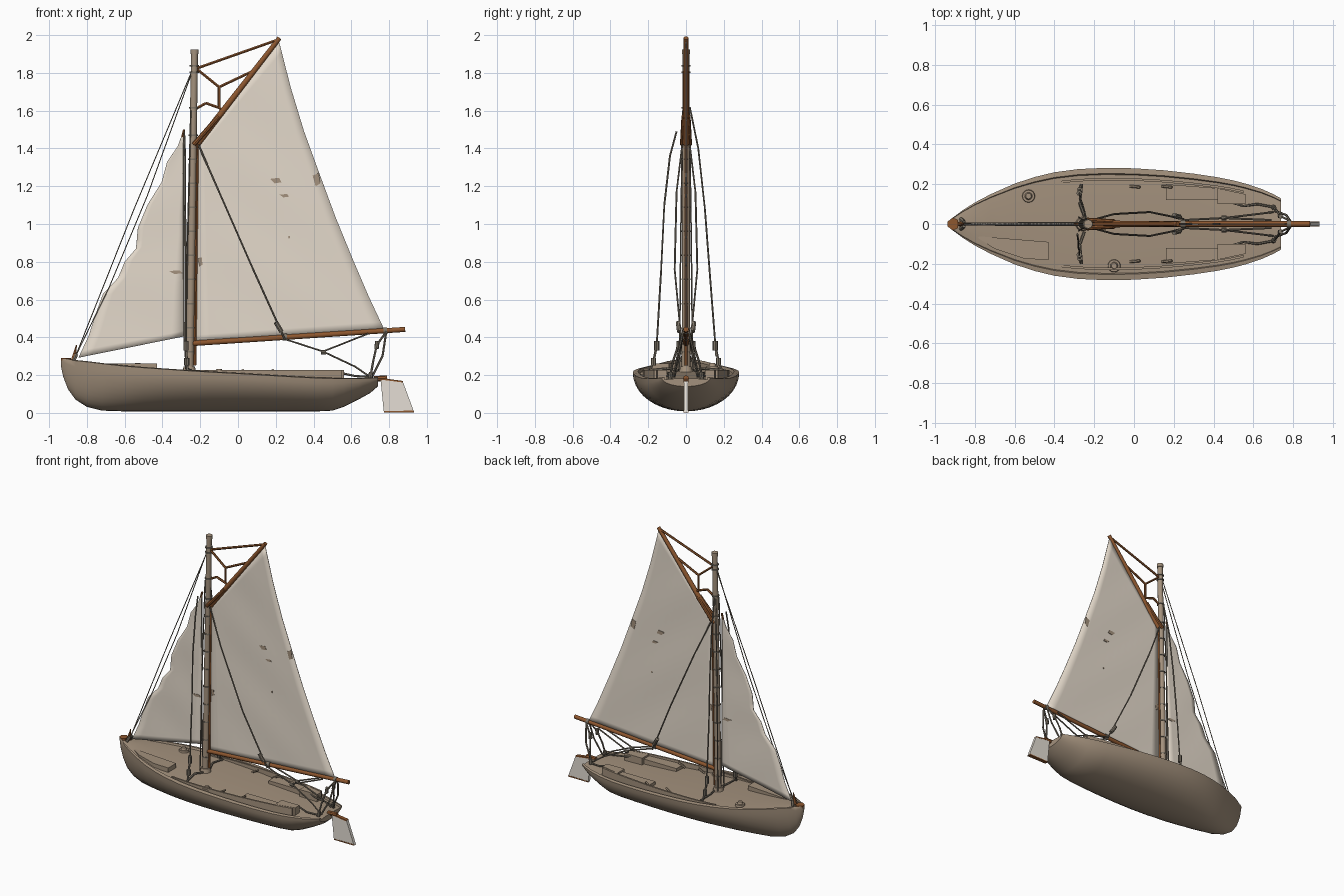
import bpy, bmesh, math
from mathutils import Vector, Matrix

if "Cube" in bpy.data.objects:
    bpy.data.objects.remove(bpy.data.objects["Cube"])


def material(name, rgb):
    m = bpy.data.materials.new(name)
    m.diffuse_color = (*rgb, 1)
    m.use_nodes = True
    m.node_tree.nodes["Principled BSDF"].inputs["Base Color"].default_value = m.diffuse_color
    return m


TAUPE = material("weathered taupe", (0.37, 0.285, 0.205))
SAIL = material("canvas cream", (0.78, 0.70, 0.60))
WOOD = material("varnished wood", (0.27, 0.095, 0.028))
ROPE = material("grey rope", (0.21, 0.18, 0.14))
PALE = material("pale paint", (0.78, 0.73, 0.66))


def finish(name, bm, mat, smooth=True):
    bmesh.ops.recalc_face_normals(bm, faces=bm.faces)
    me = bpy.data.meshes.new(name)
    bm.to_mesh(me)
    bm.free()
    me.materials.append(mat)
    ob = bpy.data.objects.new(name, me)
    bpy.context.collection.objects.link(ob)
    if smooth:
        bpy.ops.object.select_all(action='DESELECT')
        ob.select_set(True)
        bpy.context.view_layer.objects.active = ob
        bpy.ops.object.shade_smooth_by_angle(angle=math.radians(40))
    return ob


def add_rod(bm, a, b, r1, r2, sides):
    a, b = Vector(a), Vector(b)
    d = b - a
    rot = Vector((0, 0, 1)).rotation_difference(d).to_matrix().to_4x4()
    bmesh.ops.create_cone(bm, cap_ends=True, segments=sides, radius1=r1, radius2=r2,
                          depth=d.length, matrix=Matrix.Translation((a + b) / 2) @ rot)


def rods(name, paths, r, mat, sides=6, r2=None):
    """Round bars along one or more point paths."""
    bm = bmesh.new()
    for pts in paths:
        for a, b in zip(pts, pts[1:]):
            add_rod(bm, a, b, r, r if r2 is None else r2, sides)
    return finish(name, bm, mat)


def prism(name, outline, lo, hi, mat, axis='z'):
    """Extrude an xy outline along z, or an xz outline along y."""
    bm = bmesh.new()
    place = (lambda p, t: (p[0], p[1], t)) if axis == 'z' else (lambda p, t: (p[0], t, p[1]))
    a = [bm.verts.new(place(p, lo)) for p in outline]
    b = [bm.verts.new(place(p, hi)) for p in outline]
    bm.faces.new(a)
    bm.faces.new(b)
    for i in range(len(a)):
        j = (i + 1) % len(a)
        bm.faces.new((a[i], a[j], b[j], b[i]))
    return finish(name, bm, mat, False)


def both(pts):
    """A path and its mirror image across the centreline."""
    return [pts, [(x, -y, z) for x, y, z in pts]]


# Hull stations: x, half beam, sheer height, keel height
stations = [(-.938, .010, .286, .25), (-.925, .022, .285, .19), (-.90, .04, .281, .125),
            (-.86, .07, .276, .07), (-.80, .108, .27, .032), (-.72, .15, .26, .012),
            (-.60, .203, .247, .008), (-.50, .236, .239, .008), (-.40, .26, .232, .008),
            (-.28, .276, .224, .008), (-.15, .282, .216, .008), (0, .28, .208, .008),
            (.15, .27, .199, .008), (.30, .253, .19, .008), (.42, .235, .184, .008),
            (.50, .219, .182, .012), (.56, .203, .181, .032), (.64, .177, .181, .072),
            (.70, .15, .183, .105), (.74, .128, .186, .14)]


def at(x, k):
    for a, b in zip(stations, stations[1:]):
        if x <= b[0]:
            return a[k] + (b[k] - a[k]) * (x - a[0]) / (b[0] - a[0])
    return stations[-1][k]


# Hull and deck in one loft, with a low gunwale
bm = bmesh.new()
loops = []
N = 10
for x, b, zs, zk in stations:
    half = [(b * math.sin(i / N * math.pi / 2),
             zk + (zs - zk) * (1 - math.cos(i / N * math.pi / 2))) for i in range(N + 1)]
    half += [(b * .9, zs + .004), (b * .88, zs - .01), (b * .5, zs - .005), (0, zs - .004)]
    prof = half + [(-y, z) for y, z in half[-2:0:-1]]
    loops.append([bm.verts.new((x, y, z)) for y, z in prof])
for p, q in zip(loops, loops[1:]):
    for i in range(len(p)):
        j = (i + 1) % len(p)
        bm.faces.new((p[i], p[j], q[j], q[i]))
bm.faces.new(loops[0])
bm.faces.new(loops[-1])
finish("hull", bm, TAUPE)

# Cockpit coaming, bench, locker and cleats on each side
for s, side in ((1, "left"), (-1, "right")):
    xs = [-.38 + .93 * i / 14 for i in range(15)]
    edge = [(x, s * (at(x, 1) * .82)) for x in xs]
    inner = [(x, y - s * .012) for x, y in edge[::-1]]
    prism(side + "_coaming", edge + inner, .17, .228, TAUPE)
    prism(side + "_bench", [(.16, s * .12), (.42, s * .12), (.42, s * .18), (.16, s * .2)],
          .17, .215, TAUPE)
    prism(side + "_locker", [(.42, s * .1), (.56, s * .1), (.56, s * .15), (.42, s * .18)],
          .165, .228, TAUPE)
    rods(side + "_cleats", [[(x, s * .19, .2), (x + .05, s * .185, .228)] for x in (-.02, .14)],
         .007, TAUPE)

# Foredeck hatch and round vents
prism("foredeck_hatch", [(-.8, -.06), (-.43, -.09), (-.43, -.18), (-.55, -.175), (-.7, -.125)],
      .23, .262, TAUPE)
for i, (x, y, z) in enumerate([(-.53, .14, .236), (-.1, -.21, .205)]):
    rods(f"deck_vent_{i + 1}", [[(x, y, z - .02), (x, y, z + .012)]], .036, TAUPE, 16, .03)
    rods(f"deck_vent_cap_{i + 1}", [[(x, y, z + .01), (x, y, z + .028)]], .02, TAUPE, 12, .014)

# Bow cap and stem post
prism("bow_cap", [(-.938, -.012), (-.91, -.032), (-.885, -.02), (-.885, .02), (-.91, .032),
                  (-.938, .012)], .278, .29, WOOD)
rods("bow_post", [[(-.872, 0, .28), (-.855, 0, .36)]], .014, WOOD, 6, .003)
rods("bow_fitting", both([(-.87, .025, .275), (-.855, .01, .31)]), .01, ROPE)

# Rudder blade, its worn edges and the tiller head
prism("rudder_blade", [(.754, .183), (.872, .167), (.932, .005), (.772, .005)], -.011, .011, PALE, 'y')
prism("rudder_wear_bottom", [(.772, .003), (.932, .003), (.929, .012), (.775, .010)],
      -.0125, .0125, WOOD, 'y')
prism("rudder_wear_top", [(.752, .186), (.873, .169), (.872, .161), (.757, .176)],
      -.0125, .0125, WOOD, 'y')
rods("tiller_head", [[(.72, 0, .18), (.79, 0, .184)]], .015, WOOD, 8)

# Mast with collar, cap and hoops
foot, head = Vector((-.258, 0, .2)), Vector((-.23, 0, 1.92))
rods("mast", [[foot, head]], .023, TAUPE, 16, .018)
rods("mast_collar", [[(-.258, 0, .2), (-.258, 0, .245)]], .04, TAUPE, 16, .03)
rods("mast_cap", [[(-.23, 0, 1.9), (-.23, 0, 1.925)]], .022, TAUPE, 16)
hoops = [foot.lerp(head, t) for t in [.07 + .074 * i for i in range(10)] + [.82, .93, .95]]
rods("mast_hoops", [[p, p + Vector((0, 0, .008))] for p in hoops], .025, ROPE, 14)

# Gaff with paired jaws, and boom
rods("gaff", [[(-.215, 0, 1.425), (.22, 0, 1.985)]], .018, WOOD, 10, .013)
rods("gaff_jaws", both([(-.235, .02, 1.42), (-.1, .012, 1.573)]), .012, WOOD, 8)
rods("boom", [[(-.24, 0, .368), (.885, 0, .442)]], .015, WOOD, 10, .014)
rods("boom_end_ring", [[(.77, 0, .434), (.79, 0, .436)]], .018, ROPE, 10)


def sample(pts, v):
    f = v * (len(pts) - 1)
    i = min(int(f), len(pts) - 2)
    return Vector(pts[i]).lerp(Vector(pts[i + 1]), f - i)


def sail(name, left, right, rows, cols, wrinkle):
    """Canvas stretched between two edges listed bottom to top in xz."""
    bm = bmesh.new()
    grid = []
    for r in range(rows + 1):
        a, b = sample(left, r / rows), sample(right, r / rows)
        row = []
        for c in range(cols + 1):
            p = a.lerp(b, c / cols)
            y = wrinkle * math.sin(9 * p.x + 13 * p.y) * math.sin(math.pi * c / cols)
            row.append(bm.verts.new((p.x, y, p.y)))
        grid.append(row)
    for p, q in zip(grid, grid[1:]):
        for i in range(cols):
            bm.faces.new((p[i], p[i + 1], q[i + 1], q[i]))
    ob = finish(name, bm, SAIL)
    mod = ob.modifiers.new("thickness", 'SOLIDIFY')
    mod.thickness = .004
    mod.offset = 0


sail("mainsail", [(-.222, .375), (-.21, 1.425)],
     [(.775, .44), (.695, .61), (.605, .82), (.515, 1.04), (.43, 1.27), (.35, 1.49),
      (.28, 1.72), (.215, 1.975)], 28, 14, .002)
# Jib with a ragged leading edge
sail("jib", [(-.845, .292), (-.79, .41), (-.755, .52), (-.715, .63), (-.635, .715),
             (-.6, .80), (-.54, .87), (-.53, .98), (-.48, 1.10), (-.405, 1.22),
             (-.375, 1.33), (-.32, 1.41), (-.29, 1.49)],
     [(-.285, .405), (-.284, 1.49)], 36, 8, .002)
rods("jib_head", [[(-.295, 0, 1.46), (-.285, 0, 1.5)]], .007, WOOD)

# Worn patches on the canvas
for i, (x, z, w, h) in enumerate([(.2, 1.23, .06, .03), (.245, 1.15, .05, .018),
                                  (.415, 1.235, .04, .07), (-.2, .8, .025, .05),
                                  (-.33, .745, .07, .02), (.27, .93, .012, .015)]):
    prism(f"patch_{i + 1}", [(x - w / 2, z + h * .3), (x - w * .1, z - h / 2),
                             (x + w / 2, z - h * .3), (x + w * .3, z + h / 2)],
          -.0045, .0045, TAUPE, 'y')

# Gaff halyard and bridle
rods("gaff_halyard", [[(-.23, 0, 1.82), (.21, 0, 1.975)],
                      [(-.23, 0, 1.83), (-.1, 0, 1.725), (.09, 0, 1.815)],
                      [(-.1, 0, 1.725), (-.1, 0, 1.615), (-.17, 0, 1.64), (-.24, 0, 1.6)],
                      [(-.1, 0, 1.615), (-.08, 0, 1.6)]], .008, WOOD)

# Forestays
rods("forestays", [[(-.24, .006, 1.82), (-.55, .006, 1.08), (-.86, .004, .3)],
                   [(-.245, -.006, 1.8), (-.48, -.006, 1.15), (-.68, -.006, .67),
                    (-.86, -.004, .3)]], .003, ROPE)

# Shrouds with deadeyes and lanyards
rods("shrouds", [[(-.24, .02, 1.62), (-.25, .065, 1.4), (-.26, .1, 1.08), (-.27, .125, .75),
                  (-.275, .16, .3)],
                 [(-.285, -.05, 1.49), (-.28, -.085, 1.36), (-.28, -.115, 1.1),
                  (-.275, -.132, .75), (-.275, -.155, .36)]], .005, ROPE)
rods("deadeyes", both([(-.275, .155, .33), (-.275, .155, .38)]) +
     both([(-.272, .172, .25), (-.272, .172, .29)]), .014, ROPE, 8)
rods("lanyards", both([(-.275, .155, .36), (-.272, .172, .27), (-.265, .2, .2)]), .007, ROPE)
rods("deck_lines", both([(-.25, .04, .225), (-.272, .1, .235), (-.262, .2, .225)]), .007, ROPE)

# Halyards beside the mast and the lacing behind it
rods("mast_lines", both([(-.25, .018, 1.6), (-.268, .028, .9), (-.278, .035, .23)]) +
     [[(-.29, 0, 1.47), (-.285, 0, .4), (-.275, 0, .24)]], .004, ROPE)
rods("mast_lacing", [[(-.228, 0, .25), (-.215, 0, 1.43)]], .008, WOOD)

# Boom lifts with blocks
rods("boom_lifts", both([(-.21, .02, 1.42), (-.1, .05, 1.17), (.08, .06, .76), (.25, .025, .385)]),
     .005, ROPE)
rods("lift_blocks", both([(.2, .042, .48), (.23, .035, .43)]), .013, ROPE, 8)
rods("boom_band", [[(.235, 0, .4), (.26, 0, .402)]], .019, ROPE, 10)

# Mainsheet and stern ropes
rods("mainsheet", both([(.25, .02, .39), (.45, .03, .325), (.62, .05, .245), (.7, .06, .19)]) +
     both([(.45, .03, .325), (.69, .02, .42)]), .005, ROPE)
rods("stern_ropes", both([(.785, .015, .43), (.735, .04, .36), (.715, .07, .27), (.7, .085, .185)]) +
     both([(.785, .015, .43), (.765, .045, .3), (.71, .065, .19)]), .006, ROPE)
rods("sheet_blocks", both([(.733, .04, .34), (.738, .038, .38)]) +
     both([(.7, .085, .18), (.705, .08, .215)]) + both([(.44, .03, .32), (.465, .03, .32)]),
     .012, ROPE, 8)
rods("aft_lines", both([(.42, .13, .22), (.55, .09, .21), (.62, .1, .195), (.7, .085, .19)]),
     .006, ROPE)
